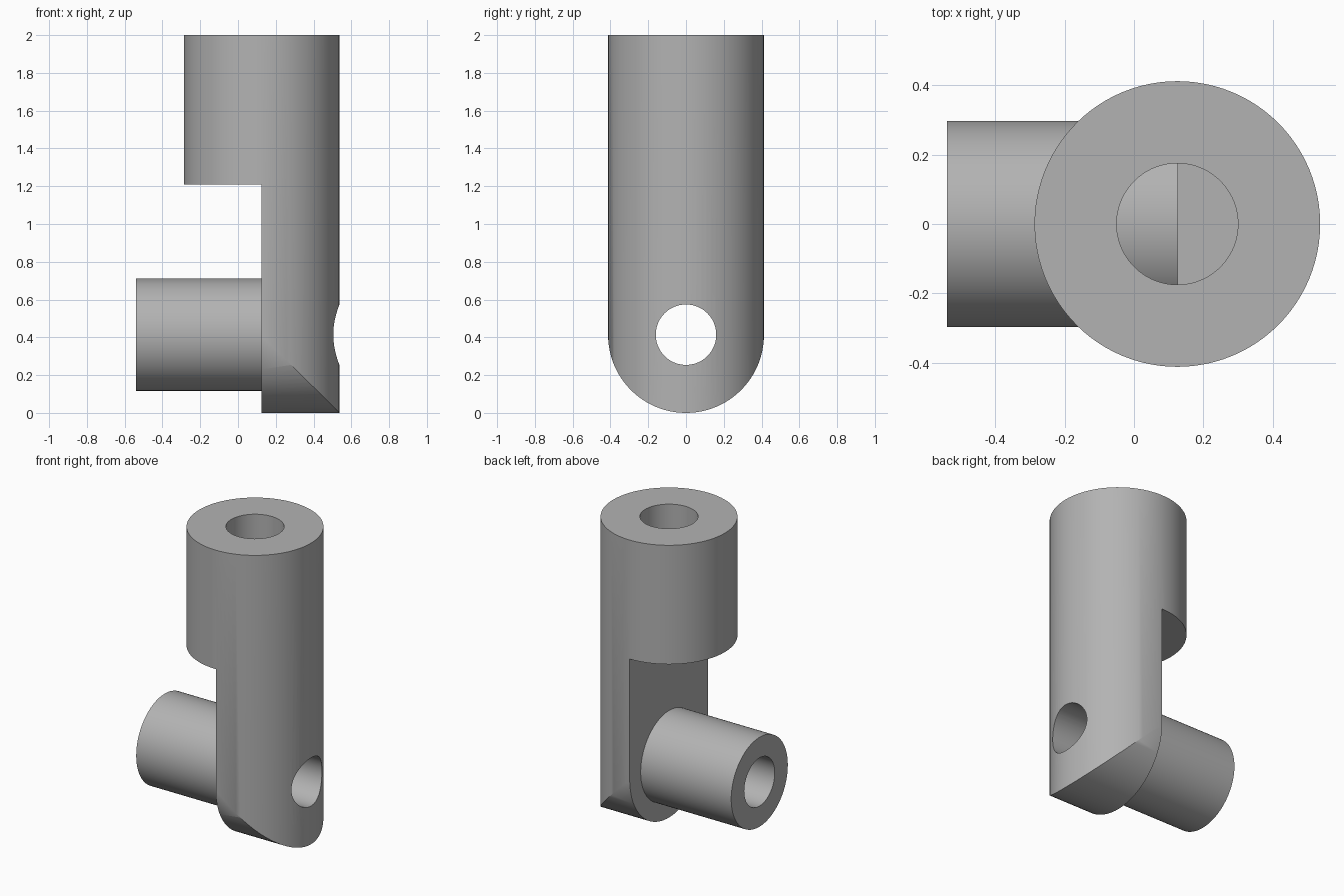
import bpy
import math
from mathutils import Matrix

cube = bpy.data.objects.get("Cube")
if cube:
    bpy.data.objects.remove(cube, do_unlink=True)

AXIS_X = 0.125   # upright axis
BODY_R = 0.412
ARM_Z = 0.414    # side tube axis
STEP_Z = 1.21    # underside of the sleeve
SIDES = 96

grey = bpy.data.materials.new("plain grey")
grey.use_nodes = True
colour = (0.45, 0.45, 0.45, 1)
grey.diffuse_color = colour
grey.node_tree.nodes["Principled BSDF"].inputs["Base Color"].default_value = colour


def upright(name, r, z0, z1):
    bpy.ops.mesh.primitive_cylinder_add(vertices=SIDES, radius=r, depth=z1 - z0,
                                        location=(AXIS_X, 0, (z0 + z1) / 2))
    ob = bpy.context.object
    ob.name = name
    return ob


def sideways(name, r, x0, x1):
    bpy.ops.mesh.primitive_cylinder_add(vertices=SIDES, radius=r, depth=x1 - x0,
                                        location=((x0 + x1) / 2, 0, ARM_Z),
                                        rotation=(0, math.pi / 2, 0))
    ob = bpy.context.object
    ob.name = name
    return ob


def box(name, x0, x1, half_y, z0, z1):
    bpy.ops.mesh.primitive_cube_add(size=1, location=((x0 + x1) / 2, 0, (z0 + z1) / 2))
    ob = bpy.context.object
    ob.name = name
    ob.data.transform(Matrix.Diagonal((x1 - x0, 2 * half_y, z1 - z0, 1)))
    return ob


def round_ended_prism(name, r, top):
    # Upright slab with a half-round lower end, extruded along x
    arc = [math.pi + math.pi * i / 48 for i in range(49)]
    profile = [(r * math.cos(a), r + r * math.sin(a)) for a in arc]
    profile += [(r, top), (-r, top)]
    n = len(profile)
    verts = [(x, y, z) for x in (-1, 1) for y, z in profile]
    faces = [tuple(reversed(range(n))), tuple(range(n, 2 * n))]
    faces += [(i, (i + 1) % n, n + (i + 1) % n, n + i) for i in range(n)]
    me = bpy.data.meshes.new(name)
    me.from_pydata(verts, [], faces)
    ob = bpy.data.objects.new(name, me)
    bpy.context.collection.objects.link(ob)
    return ob


def combine(target, other, operation):
    mod = target.modifiers.new(operation.lower(), 'BOOLEAN')
    mod.object = other
    mod.operation = operation
    mod.solver = 'EXACT'
    bpy.ops.object.select_all(action='DESELECT')
    bpy.context.view_layer.objects.active = target
    target.select_set(True)
    bpy.ops.object.modifier_apply(modifier=mod.name)
    bpy.data.objects.remove(other, do_unlink=True)


# Sleeve and half-round leg
body = upright("pivot_bracket", BODY_R, 0, 2)
combine(body, upright("sleeve_bore", 0.175, STEP_Z, 2.2), 'DIFFERENCE')
combine(body, box("step_cutter", -1, AXIS_X, 1, -0.5, STEP_Z), 'DIFFERENCE')
combine(body, round_ended_prism("foot_rounding", BODY_R + 0.0005, 2.5), 'INTERSECT')

# Side tube with a bore right through the leg
combine(body, sideways("side_tube", 0.297, -0.54, 0.2), 'UNION')
combine(body, sideways("side_bore", 0.16, -0.9, 0.9), 'DIFFERENCE')

body.data.materials.clear()
body.data.materials.append(grey)
for poly in body.data.polygons:
    poly.material_index = 0
bpy.ops.object.shade_smooth_by_angle(angle=math.radians(30))
